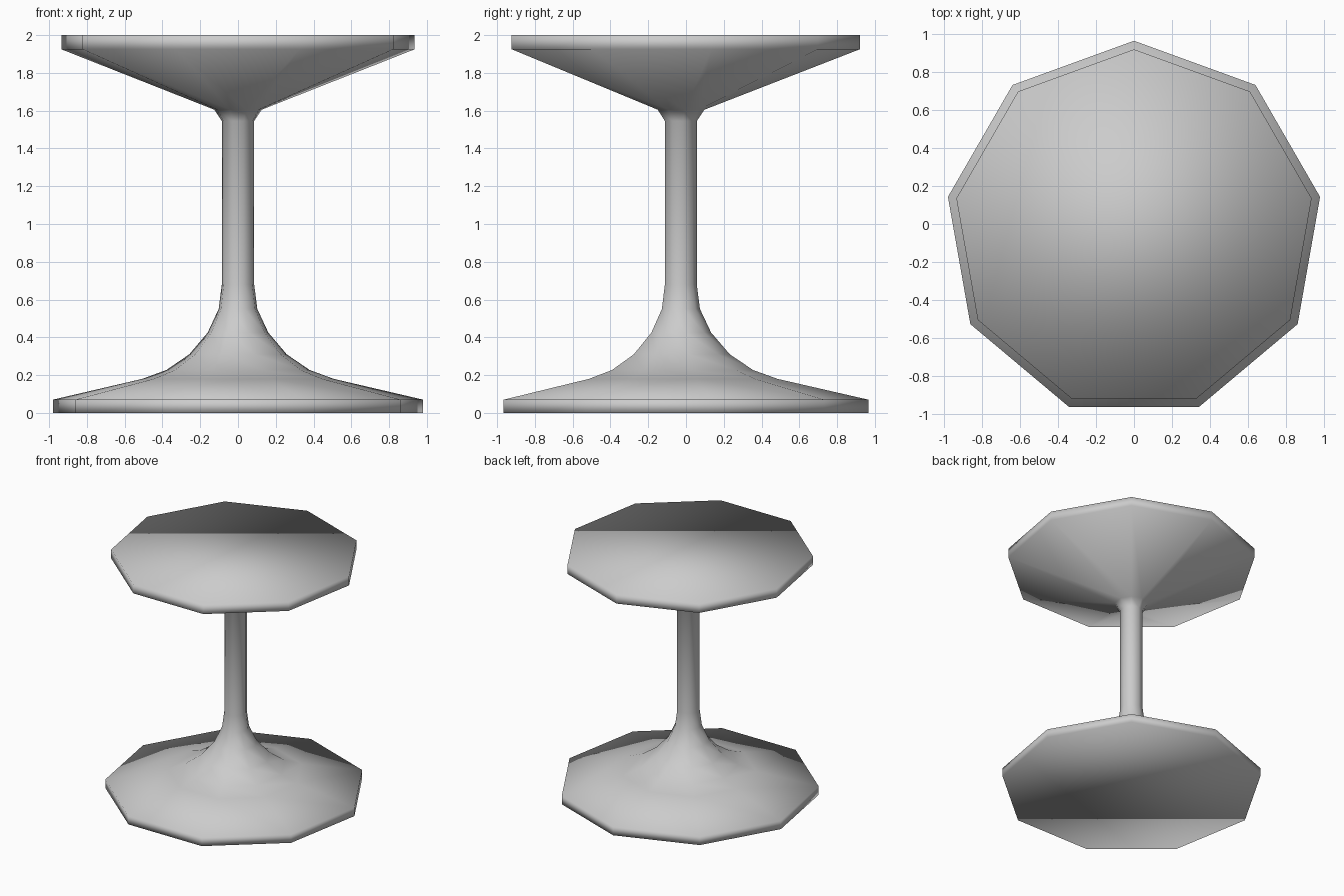
import bpy, bmesh
from math import sin, cos, tau

if "Cube" in bpy.data.objects:
    bpy.data.objects.remove(bpy.data.objects["Cube"])

SIDES = 9
AXIS_Y = -0.03  # nonagon point faces +y, so its axis sits slightly off the box centre


def lathe(name, profile):
    """Revolve (radius, z) points into a capped nine-sided solid."""
    bm = bmesh.new()
    rings = [[bm.verts.new((r * sin(tau * i / SIDES), AXIS_Y + r * cos(tau * i / SIDES), z))
              for i in range(SIDES)] for r, z in profile]
    for low, high in zip(rings, rings[1:]):
        for i in range(SIDES):
            j = (i + 1) % SIDES
            bm.faces.new((low[i], low[j], high[j], high[i]))
    bm.faces.new(rings[0])
    bm.faces.new(rings[-1])
    bmesh.ops.recalc_face_normals(bm, faces=bm.faces)
    for f in bm.faces:
        f.smooth = True
    mesh = bpy.data.meshes.new(name)
    bm.to_mesh(mesh)
    bm.free()
    obj = bpy.data.objects.new(name, mesh)
    bpy.context.collection.objects.link(obj)
    return obj


# Flared foot, slim stem and conical table top as one continuous smooth surface
foot = [(0.995, 0), (0.995, 0.07), (0.515, 0.18), (0.385, 0.227),
        (0.262, 0.31), (0.163, 0.425), (0.104, 0.55)]
stem = [(0.087, 0.68), (0.087, 1.545)]
top = [(0.127, 1.605), (0.95, 1.925), (0.95, 2.0)]
lathe("pedestal_table", foot + stem + top)
